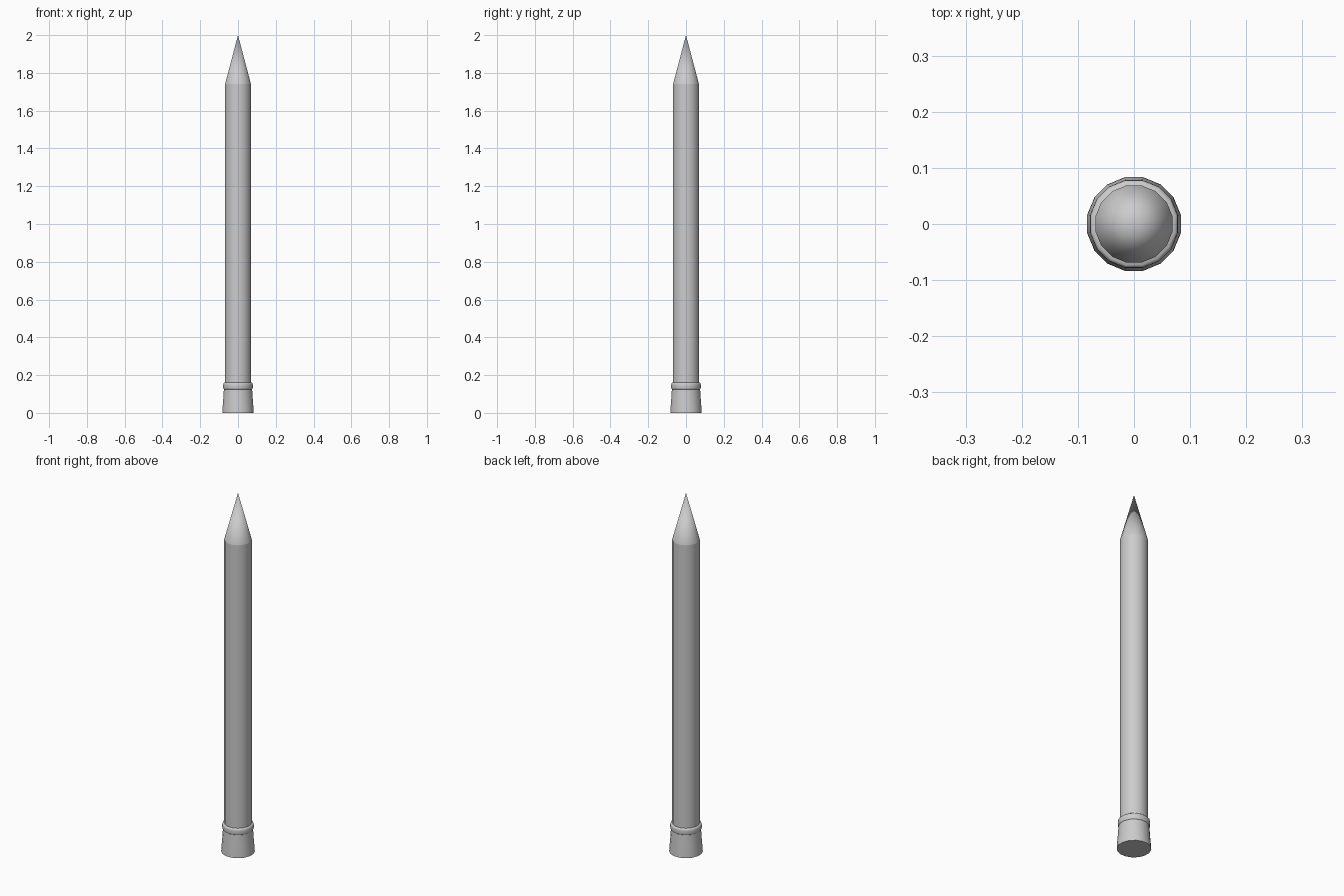
import bpy, bmesh, math

if "Cube" in bpy.data.objects:
    bpy.data.objects.remove(bpy.data.objects["Cube"])

SIDES = 16


def lathe(name, profile, offset=0.5, angle=50):
    """Revolve (radius, z) points about z; zero radius makes a point, open ends are capped."""
    bm = bmesh.new()
    rings = []
    for r, z in profile:
        if r == 0:
            rings.append([bm.verts.new((0, 0, z))])
        else:
            rings.append([bm.verts.new((r * math.cos(2 * math.pi * (i + offset) / SIDES),
                                        r * math.sin(2 * math.pi * (i + offset) / SIDES), z))
                          for i in range(SIDES)])
    for low, high in zip(rings, rings[1:]):
        for i in range(SIDES):
            j = (i + 1) % SIDES
            if len(high) == 1:
                bm.faces.new((low[i], low[j], high[0]))
            else:
                bm.faces.new((low[i], low[j], high[j], high[i]))
    for ring in (rings[0], rings[-1]):
        if len(ring) > 1:
            bm.faces.new(ring)
    bmesh.ops.recalc_face_normals(bm, faces=bm.faces)
    mesh = bpy.data.meshes.new(name)
    bm.to_mesh(mesh)
    bm.free()
    ob = bpy.data.objects.new(name, mesh)
    bpy.context.collection.objects.link(ob)
    bpy.ops.object.select_all(action='DESELECT')
    ob.select_set(True)
    bpy.context.view_layer.objects.active = ob
    bpy.ops.object.shade_smooth_by_angle(angle=math.radians(angle))
    return ob


# long straight shaft
lathe("shaft", [(0.07, 0.10), (0.07, 1.74)])

# sharpened tip
lathe("tip", [(0.07, 1.74), (0, 2.0)])

# flared end cap
lathe("end_cap", [(0.085, 0.0), (0.084, 0.02), (0.079, 0.08), (0.076, 0.13)])

# rounded collar above the cap
lathe("collar", [(0.073, 0.122), (0.079, 0.127), (0.080, 0.135),
                 (0.080, 0.148), (0.079, 0.156), (0.074, 0.16)])
